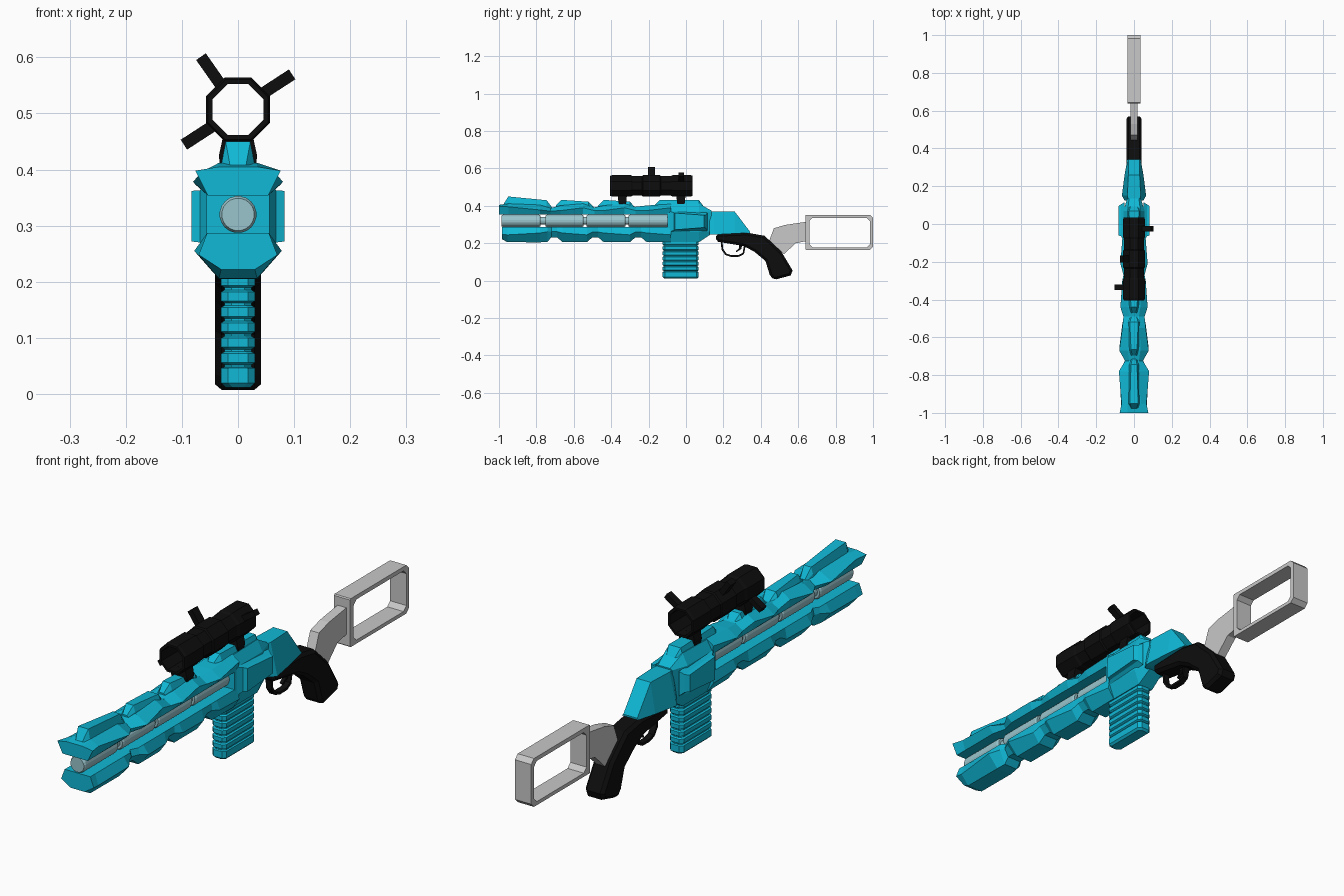
import bpy, bmesh, math
from mathutils import Matrix, Vector

cube = bpy.data.objects.get("Cube")
if cube:
    bpy.data.objects.remove(cube, do_unlink=True)


def material(name, rgb):
    m = bpy.data.materials.new(name)
    m.use_nodes = True
    col = (*rgb, 1.0)
    m.diffuse_color = col
    m.node_tree.nodes["Principled BSDF"].inputs["Base Color"].default_value = col
    return m


CYAN = material("cyan armour", (0.005, 0.48, 0.67))
PALE = material("pale barrel", (0.32, 0.56, 0.61))
BLACK = material("matte black", (0.004, 0.004, 0.004))
GREY = material("light grey", (0.58, 0.58, 0.58))


def finish(name, bm, mat):
    bmesh.ops.recalc_face_normals(bm, faces=bm.faces)
    mesh = bpy.data.meshes.new(name)
    bm.to_mesh(mesh)
    bm.free()
    mesh.materials.append(mat)
    ob = bpy.data.objects.new(name, mesh)
    bpy.context.collection.objects.link(ob)
    return ob


def loft(name, rings, mat, closed=False):
    """Skin a row of equal point rings; capped unless the row closes on itself."""
    bm = bmesh.new()
    vs = [[bm.verts.new(p) for p in r] for r in rings]
    n = len(vs[0])
    pairs = list(zip(vs, vs[1:])) + ([(vs[-1], vs[0])] if closed else [])
    for a, b in pairs:
        for i in range(n):
            j = (i + 1) % n
            bm.faces.new((a[i], a[j], b[j], b[i]))
    if not closed:
        bm.faces.new(vs[0])
        bm.faces.new(vs[-1])
    return finish(name, bm, mat)


def mirrored(y, half):
    """Full ring at y from a half profile of (x, z)."""
    return [(x, y, z) for x, z in half] + [(-x, y, z) for x, z in reversed(half)]


def prism(name, outline, w, mat, bevel=0.0):
    """Side outline of (y, z) extruded to half width w, with chamfered flanks."""
    ob = loft(name, [[(s * w, y, z) for y, z in outline] for s in (-1, 1)], mat)
    if bevel:
        m = ob.modifiers.new("chamfer", 'BEVEL')
        m.width, m.segments, m.limit_method = bevel, 1, 'ANGLE'
        m.angle_limit = math.radians(60)
    return ob


def lathe(name, profile, z, mat, sides, closed=False):
    """Revolve (y, r) points about the line parallel to y at height z."""
    ang = [2 * math.pi * (i + 0.5) / sides for i in range(sides)]
    rings = [[(r * math.cos(a), y, z + r * math.sin(a)) for a in ang] for y, r in profile]
    return loft(name, rings, mat, closed)


# Barrel: four pale tubes on a thin core
lathe("barrel_core", [(-0.97, 0.02), (-0.09, 0.02)], 0.32, PALE, 16)
for i, (a, b) in enumerate([(-0.987, -0.778), (-0.751, -0.548), (-0.532, -0.323), (-0.307, -0.09)]):
    lathe(f"barrel_tube_{i + 1}", [(a, 0.029), (a + 0.008, 0.033), (b - 0.008, 0.033), (b, 0.029)],
          0.32, PALE, 20)

# Faceted shells above and below the barrel: (y, flank width, flank z, top width, top z)
upper = [(-1.0, .076, .398, .034, .405), (-0.95, .066, .395, .034, .412), (-0.78, .08, .378, .03, .405),
         (-0.725, .047, .372, .026, .388), (-0.67, .078, .375, .034, .402), (-0.55, .062, .39, .032, .412),
         (-0.49, .056, .375, .026, .392), (-0.44, .072, .375, .034, .402), (-0.33, .064, .39, .032, .412),
         (-0.27, .056, .375, .026, .395), (-0.21, .072, .375, .034, .402), (-0.08, .062, .39, .032, .41)]
loft("upper_shell", [mirrored(y, [(0.04 if w < 0.05 else 0.054, 0.354), (w, zm), (wt, zt)])
                     for y, w, zm, wt, zt in upper], CYAN)
lower = [(-0.985, .07, .248, .03, .222), (-0.955, .068, .245, .034, .206), (-0.78, .078, .255, .034, .205),
         (-0.74, .055, .262, .03, .208), (-0.72, .047, .262, .03, .232), (-0.69, .06, .262, .03, .232),
         (-0.66, .078, .255, .034, .206), (-0.53, .062, .245, .034, .206), (-0.50, .056, .26, .03, .232),
         (-0.47, .056, .26, .03, .232), (-0.44, .072, .255, .034, .206), (-0.30, .062, .245, .034, .206),
         (-0.27, .056, .26, .03, .232), (-0.24, .056, .26, .03, .232), (-0.21, .07, .255, .034, .206),
         (-0.08, .062, .245, .036, .206)]
loft("lower_shell", [mirrored(y, [(0.04 if w < 0.05 else 0.055, 0.287), (w, zm), (wt, zb)])
                     for y, w, zm, wt, zb in lower], CYAN)

# Tapered ridges along the top
ridges = [(-0.95, -0.745, .45, .43, .022, .016), (-0.665, -0.52, .432, .422, .016, .022),
          (-0.44, -0.30, .432, .422, .016, .022), (-0.14, 0.07, .432, .43, .02, .026)]
for i, (a, b, za, zb, wa, wb) in enumerate(ridges):
    loft(f"top_ridge_{i + 1}", [mirrored(a - 0.03, [(wa * 0.9, .38), (wa, .398), (wa * 0.6, .402)]),
                                mirrored(a, [(wa + .012, .38), (wa + .008, .408), (wa, za)]),
                                mirrored(b, [(wb + .012, .38), (wb + .008, .405), (wb, zb)]),
                                mirrored(b + 0.03, [(wb * 0.9, .36), (wb, .385), (wb * 0.6, .39)])], CYAN)

# Receiver, tapering into the rear neck
loft("receiver", [mirrored(y, [(wb, zb), (w, .262), (w, .37), (wt, zt)]) for y, w, wb, zb, wt, zt in
                  [(-0.10, .056, .034, .206, .034, .408), (0.07, .056, .034, .206, .034, .412),
                   (0.135, .036, .03, .25, .026, .375)]], CYAN)
for side, s in (("left", 1), ("right", -1)):
    loft(f"{side}_side_plate", [[(s * x, y, z) for y, z in
                                 ((a, lo), (b, lo + .012), (b, hi - .012), (a, hi))]
                                for x, a, b, lo, hi in ((.05, -.10, .115, .255, .375),
                                                        (.068, -.065, .105, .27, .363),
                                                        (.083, -.06, .095, .272, .362))], CYAN)
loft("rear_neck", [mirrored(y, [(wb, zb), (wt, zt)]) for y, wb, zb, wt, zt in
                   [(0.125, .05, .248, .03, .37), (0.15, .064, .246, .035, .37),
                    (0.26, .05, .252, .03, .37), (0.342, .035, .256, .03, .262)]], CYAN)


# Ribbed magazine, stacked as one zig-zag loft
def mag_ring(z, inset):
    x, y0, y1, c = 0.03 - inset, -0.125 + inset, 0.068 - inset, 0.012
    half = [(x - c, y0), (x, y0 + c), (x, y1 - c), (x - c, y1)]
    return [(px, py, z) for px, py in half] + [(-px, py, z) for px, py in reversed(half)]


rings = [mag_ring(0.012, 0.008), mag_ring(0.02, 0.0), mag_ring(0.046, 0.0)]
for k in range(6):
    z = 0.05 + k * 0.0275
    rings += [mag_ring(z - 0.002, 0.006), mag_ring(z + 0.002, 0.006),
              mag_ring(z + 0.006, 0.0), mag_ring(z + 0.022, 0.0)]
rings.append(mag_ring(0.215, 0.008))
loft("magazine", rings, CYAN)

# Pistol grip
prism("grip", [(.16, .25), (.33, .256), (.42, .24), (.51, .155), (.57, .055), (.56, .028), (.47, .004),
               (.448, .03), (.425, .105), (.365, .155), (.31, .185), (.16, .21)], 0.041, BLACK, 0.012)

# Trigger guard swept as a thin strip, and trigger
path = [(.185, .21), (.19, .165), (.21, .137), (.24, .127), (.285, .128), (.31, .142), (.32, .19)]
centre = Vector((.253, .2))
rings = []
for y, z in path:
    d = (Vector((y, z)) - centre).normalized() * 0.01
    rings.append([(-.012, y, z), (.012, y, z), (.012, y - d.x, z - d.y), (-.012, y - d.x, z - d.y)])
loft("trigger_guard", rings, BLACK)
prism("trigger", [(.28, .2), (.3, .2), (.297, .17), (.27, .152), (.266, .158), (.285, .174)], 0.007, BLACK)

# Stock: angled arm and open frame
prism("stock_arm", [(.44, .2), (.47, .28), (.53, .298), (.645, .315), (.645, .212), (.585, .2), (.525, .142)],
      0.019, GREY)


def chamfered(y0, y1, z0, z1, c):
    return [(y0 + c, z0), (y1 - c, z0), (y1, z0 + c), (y1, z1 - c),
            (y1 - c, z1), (y0 + c, z1), (y0, z1 - c), (y0, z0 + c)]


outer = chamfered(.638, 1.0, .164, .352, .017)
outer[5:] = [(.642, .352), (.638, .348), (.638, .168)]
outer[0] = (.642, .164)
inner = chamfered(.66, .983, .178, .336, .017)
loft("stock_frame", [[(x, y, z) for y, z in o] for o, x in
                     ((outer, -.035), (outer, .035), (inner, .035), (inner, -.035))], GREY, closed=True)

# Hollow octagonal scope
ZS = 0.507
prof = [(-.405, .058), (-.395, .062), (-.295, .062), (-.285, .057), (-.235, .057), (-.23, .062), (-.14, .062),
        (-.135, .057), (-.08, .057), (-.07, .062), (.025, .062), (.035, .058), (.035, .049), (-.405, .049)]
lathe("scope_tube", prof, ZS, BLACK, 8, closed=True)

# Scope knobs: angle around the tube, y position, half size along y
for name, deg, y, h in (("top", 125, -.185, .018), ("left", 33, -.025, .014), ("right", 213, -.335, .014)):
    bm = bmesh.new()
    bmesh.ops.create_cube(bm, size=1.0, matrix=Matrix.Translation((0, y, ZS))
                          @ Matrix.Rotation(-math.radians(deg), 4, 'Y')
                          @ Matrix.Translation((.085, 0, 0)) @ Matrix.Diagonal((.06, 2 * h, .021, 1)))
    finish(f"scope_{name}_knob", bm, BLACK)

# Scope mounts
for name, y in (("front", -.34), ("rear", -.027)):
    loft(f"scope_{name}_mount", [[(sx * w, y + sy * d, z) for sx, sy in ((-1, -1), (1, -1), (1, 1), (-1, 1))]
                                 for z, w, d in ((.405, .032, .018), (.425, .034, .022), (.462, .026, .024))], BLACK)
